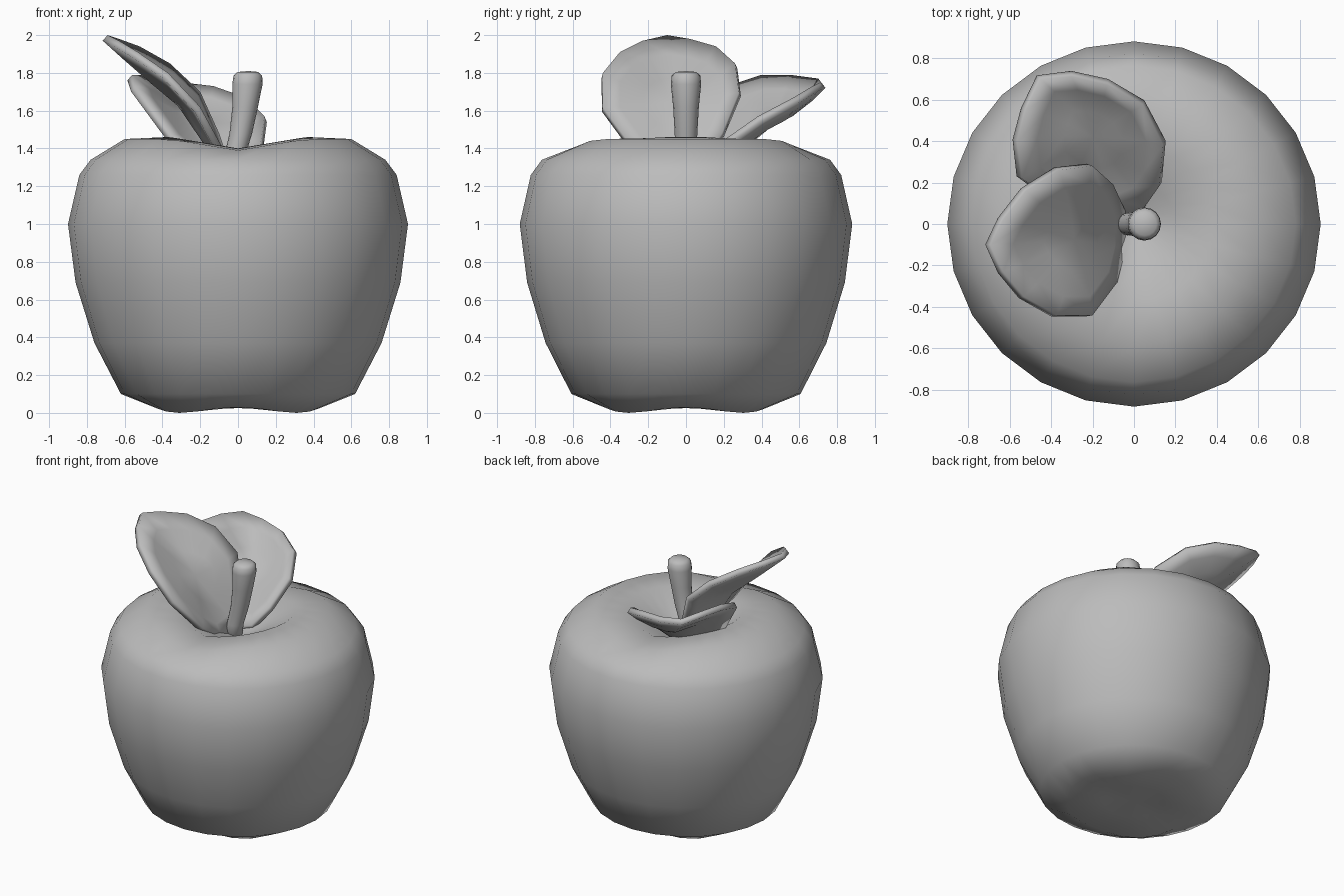
import bpy, bmesh, math
from mathutils import Vector

cube = bpy.data.objects.get("Cube")
if cube:
    bpy.data.objects.remove(cube, do_unlink=True)

grey = bpy.data.materials.new("plain grey")
grey.use_nodes = True
grey.diffuse_color = (0.5, 0.5, 0.5, 1)
grey.node_tree.nodes["Principled BSDF"].inputs["Base Color"].default_value = (0.5, 0.5, 0.5, 1)


def finish(name, bm, angle):
    bmesh.ops.recalc_face_normals(bm, faces=bm.faces)
    mesh = bpy.data.meshes.new(name)
    bm.to_mesh(mesh)
    bm.free()
    mesh.materials.append(grey)
    obj = bpy.data.objects.new(name, mesh)
    bpy.context.collection.objects.link(obj)
    bpy.ops.object.select_all(action="DESELECT")
    obj.select_set(True)
    bpy.context.view_layer.objects.active = obj
    bpy.ops.object.shade_smooth_by_angle(angle=math.radians(angle))
    return obj


def bridge(bm, a, b):
    n = len(a)
    for i in range(n):
        j = (i + 1) % n
        bm.faces.new((a[i], a[j], b[j], b[i]))


def cap(bm, ring, point):
    centre = bm.verts.new(point)
    for i in range(len(ring)):
        bm.faces.new((ring[i], ring[(i + 1) % len(ring)], centre))


# Fruit body: lathe with a valley across the crown and four feet below
def build_body():
    profile = [(0.2, 0.025), (0.44, 0), (0.62, 0.1), (0.76, 0.37), (0.86, 0.69),
               (0.9, 1.0), (0.84, 1.26), (0.78, 1.34), (0.6, 1.45), (0.38, 1.46),
               (0.2, 1.38), (0.08, 1.29)]
    sides = 24
    bm = bmesh.new()
    rings = []
    for r, z in profile:
        ring = []
        for i in range(sides):
            a = math.tau * i / sides
            x, y = r * math.cos(a), r * math.sin(a) * 0.978
            h = z
            if z > 1.36:
                h -= 0.06 * max(0, 1 - abs(x) / 0.36)
            if z < 0.01:
                h += 0.03 * math.cos(2 * a) ** 2
            ring.append(bm.verts.new((x, y, h)))
        rings.append(ring)
    for a, b in zip(rings, rings[1:]):
        bridge(bm, a, b)
    cap(bm, rings[0], (0, 0, 0.03))
    cap(bm, rings[-1], (0, 0, 1.26))
    finish("fruit_body", bm, 180)


# Stem: bent round tube with a rounded tip
def build_stem():
    path = [(-0.04, 1.2, 0.055), (-0.02, 1.35, 0.055), (0.015, 1.48, 0.06),
            (0.038, 1.62, 0.068), (0.05, 1.74, 0.08), (0.052, 1.785, 0.076),
            (0.053, 1.805, 0.055)]
    bm = bmesh.new()
    rings = []
    for x, z, r in path:
        rings.append([bm.verts.new((x + r * math.cos(math.tau * i / 16),
                                    r * math.sin(math.tau * i / 16), z))
                      for i in range(16)])
    for a, b in zip(rings, rings[1:]):
        bridge(bm, a, b)
    cap(bm, rings[0], (-0.04, 0, 1.19))
    cap(bm, rings[-1], (0.053, 0, 1.81))
    finish("stem", bm, 180)


# Leaf: cupped blade from its rim, thickened downwards
def build_leaf(name, rim, cup):
    pts = [Vector(p) for p in rim]
    centre = sum(pts, Vector()) / len(pts)
    cup = Vector(cup)
    bm = bmesh.new()
    rings = [[bm.verts.new(centre.lerp(p, t) + cup * (1 - t * t)) for p in pts]
             for t in (1, 0.75, 0.4)]
    for a, b in zip(rings, rings[1:]):
        bridge(bm, a, b)
    cap(bm, rings[-1], centre + cup)
    obj = finish(name, bm, 50)
    if sum((p.normal.z for p in obj.data.polygons)) < 0:
        obj.data.flip_normals()
    mod = obj.modifiers.new("thickness", "SOLIDIFY")
    mod.thickness = 0.04
    mod.offset = -1


build_body()
build_stem()
build_leaf("upper_leaf", [
    (-0.69, -0.1, 2.0), (-0.63, 0.02, 1.98), (-0.52, 0.16, 1.94), (-0.36, 0.26, 1.85),
    (-0.2, 0.28, 1.7), (-0.1, 0.19, 1.48), (-0.04, 0.06, 1.3), (-0.04, -0.12, 1.28),
    (-0.08, -0.28, 1.4), (-0.2, -0.44, 1.62), (-0.37, -0.44, 1.8), (-0.53, -0.35, 1.91),
    (-0.63, -0.23, 1.97)], (0.05, 0, -0.06))
build_leaf("lower_leaf", [
    (-0.45, 0.7, 1.77), (-0.3, 0.71, 1.75), (-0.13, 0.67, 1.73), (0.04, 0.57, 1.67),
    (0.14, 0.38, 1.57), (0.12, 0.18, 1.43), (0.05, 0.08, 1.32), (-0.1, 0.02, 1.28),
    (-0.35, 0.08, 1.47), (-0.54, 0.22, 1.73), (-0.56, 0.4, 1.79), (-0.52, 0.55, 1.79)],
    (0.02, 0.04, -0.07))
